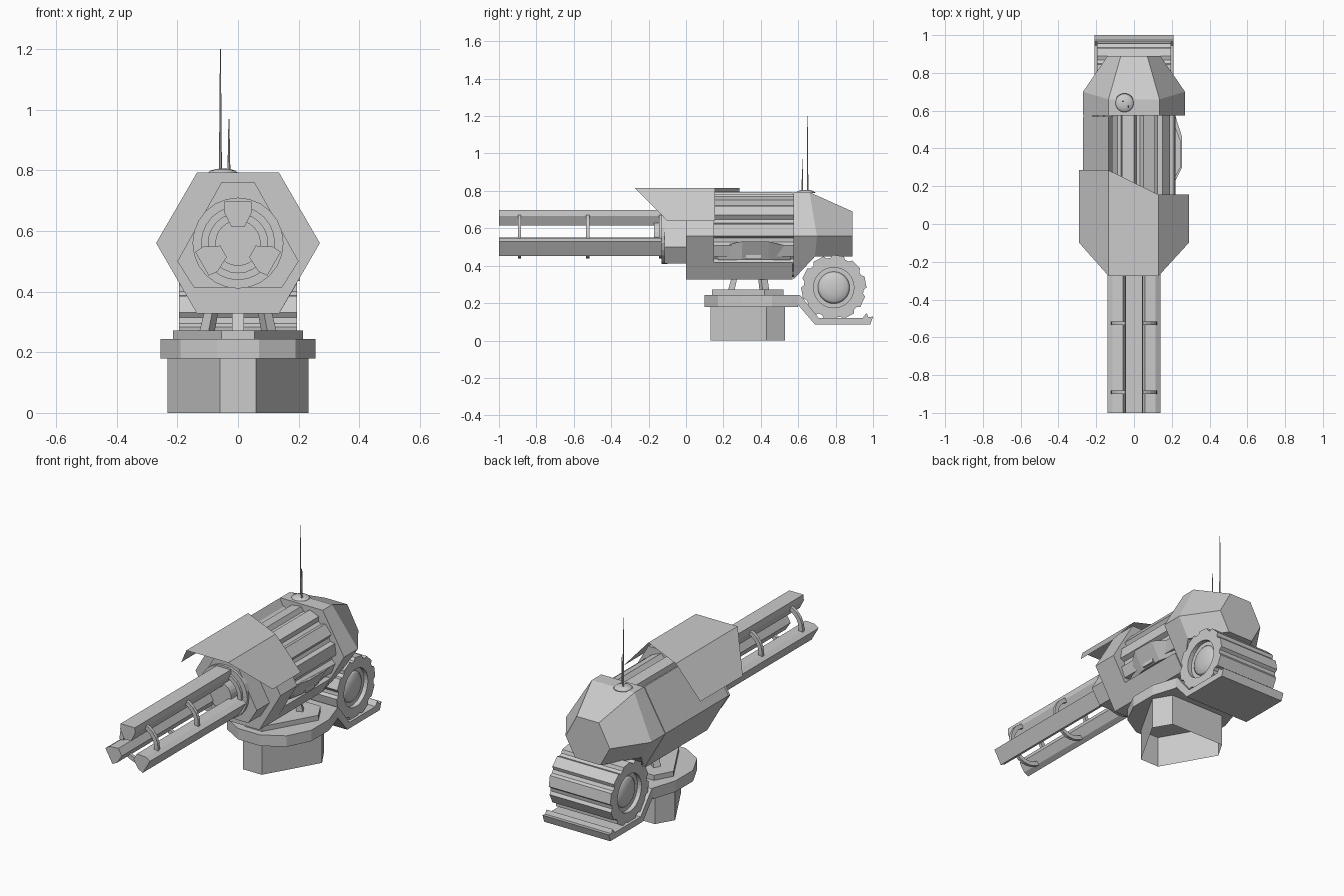
import bpy, bmesh
from math import sin, cos, pi, radians
from mathutils import Matrix, Vector

if "Cube" in bpy.data.objects:
    bpy.data.objects.remove(bpy.data.objects["Cube"])

CZ = 0.56  # height of the gun axis


def finish(name, bm):
    bmesh.ops.recalc_face_normals(bm, faces=bm.faces)
    me = bpy.data.meshes.new(name)
    bm.to_mesh(me)
    bm.free()
    ob = bpy.data.objects.new(name, me)
    bpy.context.collection.objects.link(ob)
    return ob


def loft(name, rings, caps=(True, True)):
    bm = bmesh.new()
    vs = [[bm.verts.new(p) for p in r] for r in rings]
    n = len(rings[0])
    for a, b in zip(vs, vs[1:]):
        for i in range(n):
            j = (i + 1) % n
            bm.faces.new((a[i], a[j], b[j], b[i]))
    if caps[0]:
        bm.faces.new(vs[0])
    if caps[1]:
        bm.faces.new(vs[-1])
    return finish(name, bm)


def at(p, axis, t):
    u, v = p
    return {'x': (t, u, v), 'y': (u, t, v), 'z': (u, v, t)}[axis]


def prism(name, pts, axis, a, b, caps=(True, True)):
    return loft(name, [[at(p, axis, t) for p in pts] for t in (a, b)], caps)


def mirror(half):
    return half + [(-u, v) for u, v in reversed(half)]


def circle(r, n, cu, cv):
    return [(cu + r * cos(2 * pi * i / n), cv + r * sin(2 * pi * i / n)) for i in range(n)]


def gear(r1, r2, n, cu, cv):
    pts = []
    for i in range(n):
        for f, r in ((0, r1), (.55, r1), (.68, r2), (.88, r2)):
            a = 2 * pi * (i + f) / n
            pts.append((cu + r * cos(a), cv + r * sin(a)))
    return pts


def ring(name, ro, ri, n, axis, cu, cv, a, b):
    o, i = circle(ro, n, cu, cv), circle(ri, n, cu, cv)
    sections = [(o, a), (o, b), (i, b), (i, a), (o, a)]
    ob = loft(name, [[at(p, axis, t) for p in pts] for pts, t in sections], (False, False))
    bm = bmesh.new()
    bm.from_mesh(ob.data)
    bmesh.ops.remove_doubles(bm, verts=bm.verts, dist=1e-5)
    bmesh.ops.recalc_face_normals(bm, faces=bm.faces)
    bm.to_mesh(ob.data)
    bm.free()
    return ob


def dome(name, r, n, axis, cu, cv, t, h):
    secs = [(r, 0), (r * .8, h * .55), (r * .45, h * .9), (r * .1, h)]
    ob = loft(name, [[at(p, axis, t + d) for p in circle(q, n, cu, cv)] for q, d in secs])
    ob.data.shade_smooth()
    return ob


# Pedestal, collar and turntable plate
prism("pedestal", mirror([(.06, .13), (.232, .43), (.173, .53)]), 'z', 0, .18, (False, True))
prism("collar", mirror([(.07, .10), (.19, .17), (.255, .30), (.255, .46), (.21, .60)]), 'z', .18, .243)
prism("turntable_plate", mirror([(.055, .14), (.215, .42), (.16, .52)]), 'z', .243, .272)

# Three leaning struts between the plate and the body
for k in range(3):
    s = loft("strut", [[(-.02, -.135, .27), (.02, -.135, .27), (.02, -.10, .27), (-.02, -.10, .27)],
                       [(-.02, -.115, .34), (.02, -.115, .34), (.02, -.085, .34), (-.02, -.085, .34)]])
    s.data.transform(Matrix.Translation((0, .36, 0)) @ Matrix.Rotation(k * 2 * pi / 3, 4, 'Z'))

# Rear tray carrying the ammunition drum
prism("drum_tray", [(.57, .243), (.61, .243), (.71, .12), (.945, .12), (.965, .147), (.975, .125),
                    (1.0, .128), (.985, .085), (.69, .085), (.60, .19), (.57, .19)], 'x', -.21, .21)

# Ammunition drum with recessed ends
dy, dz = .79, .283
drum = prism("ammo_drum", gear(.175, .160, 10, dy, dz), 'x', -.195, .195)
cut = ring("drum_cutter", .108, .0001, 32, 'x', dy, dz, .17, .3)
bpy.data.objects.remove(cut)
for s in (-1, 1):
    cut = prism("drum_cutter", circle(.108, 32, dy, dz), 'x', s * .17, s * .3)
    cut.hide_render = True
    cut.hide_set(True)
    m = drum.modifiers.new("end_recess", 'BOOLEAN')
    m.operation, m.solver, m.object = 'DIFFERENCE', 'EXACT', cut
    dome("drum_hub", .092, 32, 'x', dy, dz, s * .165, s * .025)

# Hexagonal body: front collar, open middle shell, tapered tail
hexa = [(.135, .793), (.27, CZ), (.135, .327), (-.135, .327), (-.27, CZ), (-.135, .793)]
prism("body_front", hexa, 'y', 0, .15)
prism("body_shell", [(-.135, .793), (-.27, CZ), (-.135, .327), (.135, .327), (.19, .42),
                     (.12, .42), (-.10, .42), (-.20, CZ), (-.11, .75)], 'y', .15, .57)


def tail_ring(top, mid, low):
    h = [top, mid, low]
    return [Vector(p) for p in h] + [Vector((-x, y, z)) for x, y, z in reversed(h)]


loft("body_tail", [tail_ring((.135, .575, .793), (.27, .575, CZ), (.135, .575, .327)),
                   tail_ring((.135, .66, .793), (.27, .70, CZ), (.20, .69, .45)),
                   tail_ring((.07, .89, .69), (.14, .89, CZ), (.08, .89, .45))])

# Ribbed feed core visible through the open side, with its side chute
prism("feed_core", gear(.22, .195, 12, 0, CZ), 'y', .15, .575)
loft("feed_chute", [[(.16, .17, .43), (.19, .30, .43), (.19, .44, .43), (.16, .56, .43)],
                    [(.17, .17, .50), (.247, .30, .53), (.247, .44, .53), (.20, .56, .50)]])
prism("feed_latch", [(.32, .435), (.40, .435), (.40, .47), (.32, .47)], 'x', .15, .205)

# Barrel mount with stepped face and hub
prism("barrel_mount", mirror([(.055, .76), (.20, .50), (.145, .413)]), 'y', -.115, .02)
ring("mount_ring", .15, .12, 24, 'y', 0, CZ, -.13, -.10)
prism("mount_hub", circle(.075, 24, 0, CZ), 'y', -.17, -.10)

# Three barrels and their clamp rings
for k in range(3):
    b = prism("barrel", mirror([(.045, .137), (.047, .105), (.022, .055)]), 'y', -1, -.05)
    b.data.transform(Matrix.Translation((0, 0, CZ)) @ Matrix.Rotation(k * 2 * pi / 3, 4, 'Y'))
for y in (-.89, -.525, -.135):
    ring("barrel_clamp", .122, .098, 24, 'y', 0, CZ, y - .009, y + .009)

# Thin folded shield over the mount
bm = bmesh.new()
zt, zl = .816, .64
for quad in ([(-.135, -.275, zt), (.13, -.275, zt), (.13, .155, zt), (-.135, .285, zt)],
             [(-.135, -.275, zt), (-.135, .285, zt), (-.29, .285, zl), (-.29, -.10, zl)],
             [(.13, -.275, zt), (.29, -.10, zl), (.29, .155, zl), (.13, .155, zt)]):
    bm.faces.new([bm.verts.new(p) for p in quad])
bmesh.ops.remove_doubles(bm, verts=bm.verts, dist=1e-5)
finish("shield", bm)

# Antennas on a low dome
dome("antenna_base", .052, 16, 'z', -.05, .64, .79, .016)
for x, y, top in ((-.058, .65, 1.2), (-.03, .622, .97)):
    loft("antenna", [[at(p, 'z', t) for p in circle(r, 6, x, y)] for r, t in ((.005, .79), (.0015, top))])
